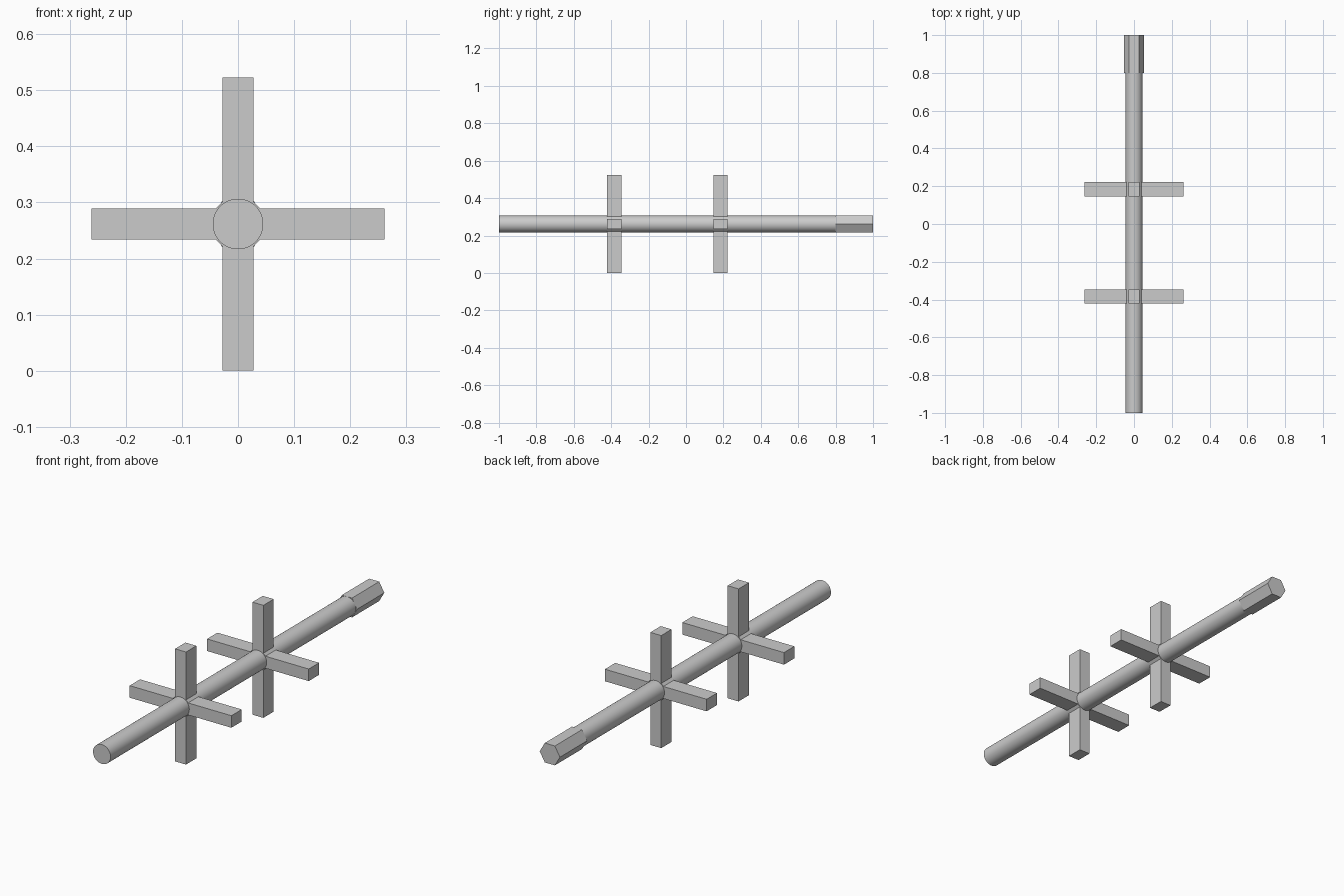
import bpy, bmesh, math

if "Cube" in bpy.data.objects:
    bpy.data.objects.remove(bpy.data.objects["Cube"])

ZC = 0.2615           # height of the shaft axis
SHAFT_R = 0.045
ARM = 0.2615          # reach of each paddle arm
HALF = 0.028          # half width of an arm
FILLET = 0.039        # where the corner chamfer meets the arm
DEPTH = 0.076         # arm thickness along the shaft


def extrude_y(name, points, y0, y1):
    """Extrude an x/z outline, centred on the shaft axis, from y0 to y1."""
    bm = bmesh.new()
    face = bm.faces.new([bm.verts.new((x, y0, ZC + z)) for x, z in points])
    res = bmesh.ops.extrude_face_region(bm, geom=[face])
    verts = [g for g in res["geom"] if isinstance(g, bmesh.types.BMVert)]
    bmesh.ops.translate(bm, verts=verts, vec=(0, y1 - y0, 0))
    bmesh.ops.recalc_face_normals(bm, faces=bm.faces)
    mesh = bpy.data.meshes.new(name)
    bm.to_mesh(mesh)
    bm.free()
    obj = bpy.data.objects.new(name, mesh)
    bpy.context.collection.objects.link(obj)
    return obj


def ring(radius, sides):
    return [(radius * math.cos(math.tau * i / sides),
             radius * math.sin(math.tau * i / sides)) for i in range(sides)]


# Round shaft
shaft = extrude_y("shaft", ring(SHAFT_R, 64), -1.0, 0.805)
bpy.context.view_layer.objects.active = shaft
shaft.select_set(True)
bpy.ops.object.shade_smooth_by_angle(angle=math.radians(30))

# Hexagonal drive end, flats level with the shaft surface
extrude_y("hex_drive", ring(SHAFT_R / math.cos(math.pi / 6), 6), 0.8, 1.0)

# Four-armed crosses with chamfered inner corners
cross = []
x_pts = [(FILLET, -HALF), (ARM, -HALF), (ARM, HALF), (FILLET, HALF)]
for k in range(4):
    c, s = [(1, 0), (0, 1), (-1, 0), (0, -1)][k]
    cross += [(c * x - s * z, s * x + c * z) for x, z in x_pts]
for name, y in (("front_cross", -0.384), ("rear_cross", 0.184)):
    extrude_y(name, cross, y - DEPTH / 2, y + DEPTH / 2)
